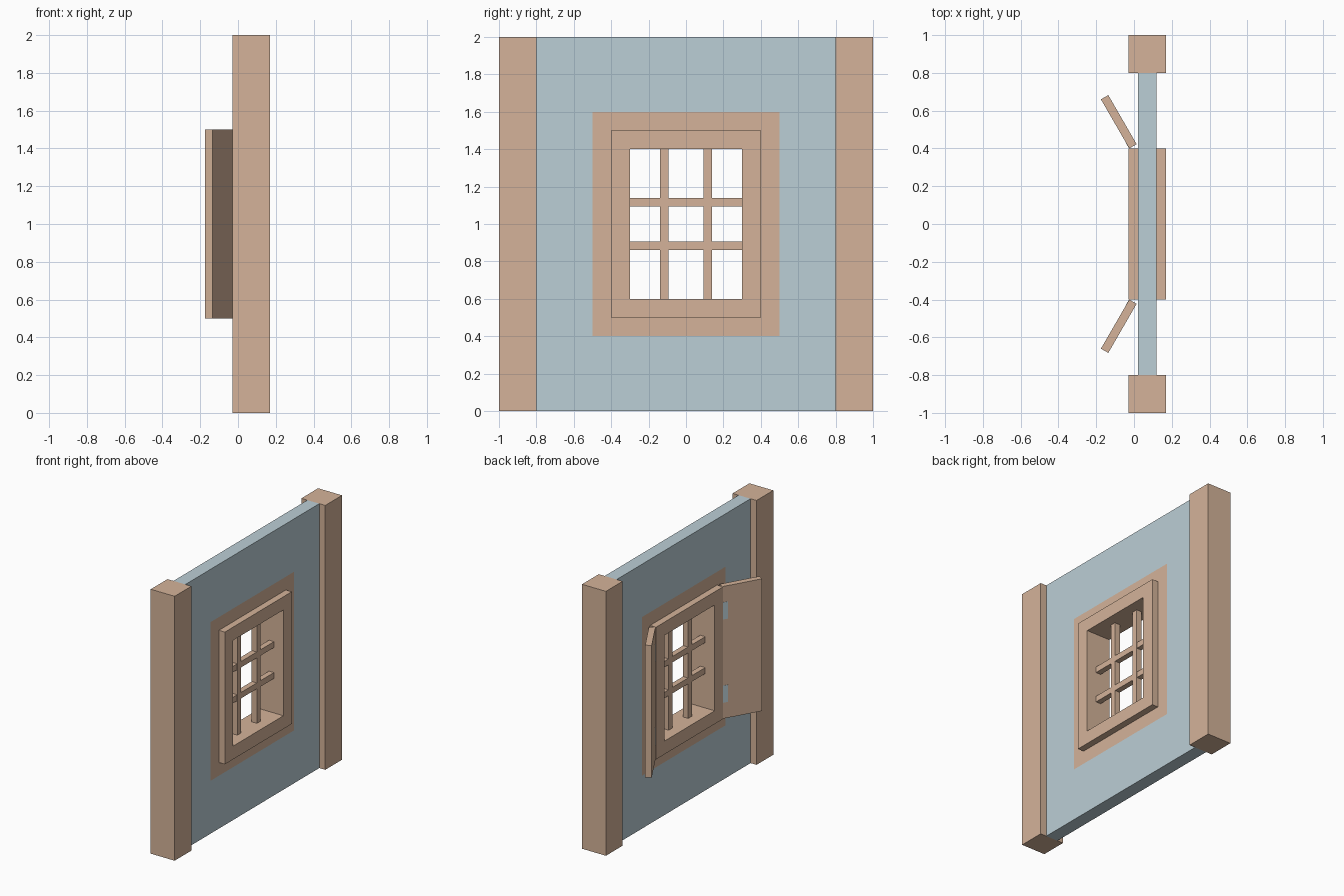
import bpy, bmesh
from math import radians
from mathutils import Vector, Matrix

if "Cube" in bpy.data.objects:
    bpy.data.objects.remove(bpy.data.objects["Cube"])


def material(name, rgb):
    m = bpy.data.materials.new(name)
    m.diffuse_color = (*rgb, 1)
    m.use_nodes = True
    m.node_tree.nodes["Principled BSDF"].inputs["Base Color"].default_value = m.diffuse_color
    return m


WOOD = material("wood", (0.66, 0.45, 0.32))
PLASTER = material("pale_blue", (0.50, 0.62, 0.67))


def finish(name, bm, mat):
    bmesh.ops.recalc_face_normals(bm, faces=bm.faces)
    me = bpy.data.meshes.new(name)
    bm.to_mesh(me)
    bm.free()
    me.materials.append(mat)
    ob = bpy.data.objects.new(name, me)
    bpy.context.collection.objects.link(ob)
    return ob


def box(name, lo, hi, mat, placement=Matrix()):
    lo, hi = Vector(lo), Vector(hi)
    bm = bmesh.new()
    bmesh.ops.create_cube(bm, size=1)
    bmesh.ops.scale(bm, vec=hi - lo, verts=bm.verts)
    bmesh.ops.translate(bm, vec=(lo + hi) / 2, verts=bm.verts)
    bmesh.ops.transform(bm, matrix=placement, verts=bm.verts)
    return finish(name, bm, mat)


def ring(name, x0, x1, outer, inner, mat):
    """Rectangular frame in the yz plane; outer/inner = (half width, z low, z high)."""
    bm = bmesh.new()

    def rect(r):
        w, a, b = r
        return [bm.verts.new((x0, y, z)) for y, z in ((-w, a), (w, a), (w, b), (-w, b))]

    o, i = rect(outer), rect(inner)
    faces = [bm.faces.new((o[k], o[(k + 1) % 4], i[(k + 1) % 4], i[k])) for k in range(4)]
    ext = bmesh.ops.extrude_face_region(bm, geom=faces, use_keep_orig=True)
    moved = [v for v in ext["geom"] if isinstance(v, bmesh.types.BMVert)]
    bmesh.ops.translate(bm, vec=(x1 - x0, 0, 0), verts=moved)
    return finish(name, bm, mat)


# Wall, flush wooden surround and projecting window frame
ring("wall", 0.02, 0.12, (0.8, 0, 2), (0.5, 0.4, 1.6), PLASTER)
ring("window_surround", 0.02, 0.12, (0.5, 0.4, 1.6), (0.4, 0.5, 1.5), WOOD)
ring("window_frame", -0.03, 0.17, (0.4, 0.5, 1.5), (0.3, 0.6, 1.4), WOOD)

for s, side in ((-1, "near"), (1, "far")):
    # Corner post
    box(f"post_{side}", (-0.03, s * 0.9 - 0.1, 0), (0.17, s * 0.9 + 0.1, 2), WOOD)

    # Window bars
    c, h = s * 0.117, 0.0225
    box(f"upright_bar_{side}", (0.07 - h, c - h, 0.6), (0.07 + h, c + h, 1.4), WOOD)
    box(f"cross_bar_{side}", (0.049, -0.3, 1 + c - h), (0.091, 0.3, 1 + c + h), WOOD)

    # Open shutter, swung 30 degrees about its hinge edge
    swing = (Matrix.Diagonal((1, s, 1, 1)) @ Matrix.Translation((-0.025, 0.4, 0))
             @ Matrix.Rotation(radians(30), 4, 'Z'))
    box(f"shutter_{side}", (0, 0, 0.5), (0.045, 0.3, 1.5), WOOD, swing)

    # Hinge plates on the shutter
    for z, level in ((0.685, "lower"), (1.315, "upper")):
        box(f"hinge_{level}_{side}", (-0.001, 0, z - 0.065), (0.01, 0.04, z + 0.065),
            PLASTER, swing)
